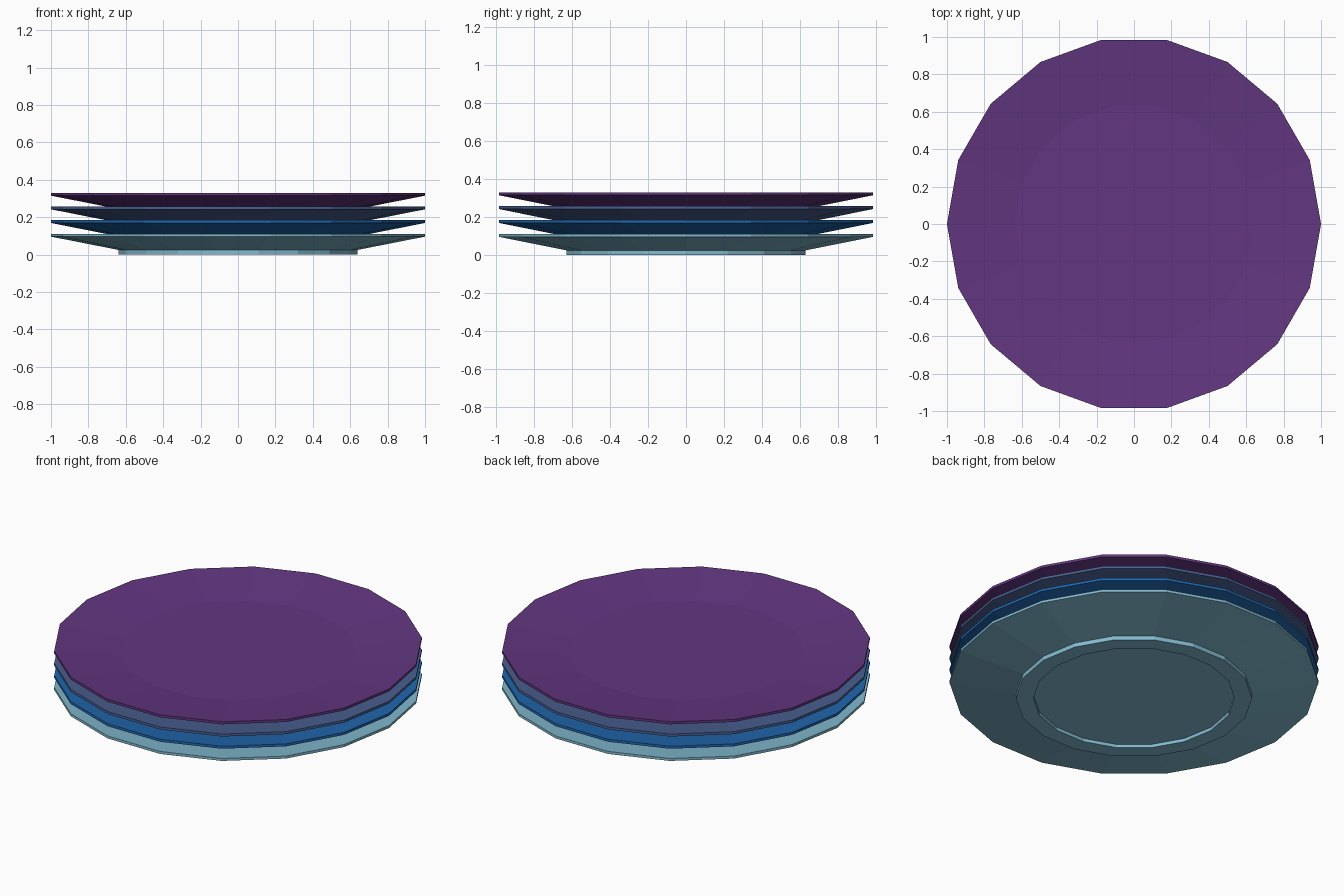
import bpy, bmesh, math

if "Cube" in bpy.data.objects:
    bpy.data.objects.remove(bpy.data.objects["Cube"])

SIDES = 18
STEP = 0.073  # stacking height

# half cross-section (radius, height): recess centre, foot ring, flared underside, rim, well
PROFILE = [(0.545, 0.02), (0.545, 0.0), (0.64, 0.0), (0.64, 0.025),
           (1.0, 0.096), (1.0, 0.111), (0.64, 0.073)]

COLOURS = [("light blue", (130, 186, 208)), ("blue", (33, 104, 176)),
           ("slate blue", (74, 96, 146)), ("purple", (98, 54, 128))]


def linear(c):
    c /= 255
    return c / 12.92 if c <= 0.04045 else ((c + 0.055) / 1.055) ** 2.4


def make_plate(name, z0, mat):
    bm = bmesh.new()
    rings = [[bm.verts.new((r * math.cos(2 * math.pi * i / SIDES),
                            r * math.sin(2 * math.pi * i / SIDES), z))
              for i in range(SIDES)] for r, z in PROFILE]
    for a, b in zip(rings, rings[1:]):
        for i in range(SIDES):
            j = (i + 1) % SIDES
            bm.faces.new((a[i], a[j], b[j], b[i]))
    bm.faces.new(rings[0][::-1])   # underside recess
    bm.faces.new(rings[-1])        # flat well
    bmesh.ops.recalc_face_normals(bm, faces=bm.faces)
    mesh = bpy.data.meshes.new(name)
    bm.to_mesh(mesh)
    bm.free()
    mesh.materials.append(mat)
    obj = bpy.data.objects.new(name, mesh)
    obj.location.z = z0
    bpy.context.collection.objects.link(obj)


# stack of four plates, bottom to top
for n, (cname, rgb) in enumerate(COLOURS):
    mat = bpy.data.materials.new(cname)
    mat.diffuse_color = (*[linear(c) for c in rgb], 1)
    mat.use_nodes = True
    mat.node_tree.nodes["Principled BSDF"].inputs["Base Color"].default_value = mat.diffuse_color
    make_plate(cname.replace(" ", "_") + "_plate", n * STEP, mat)
